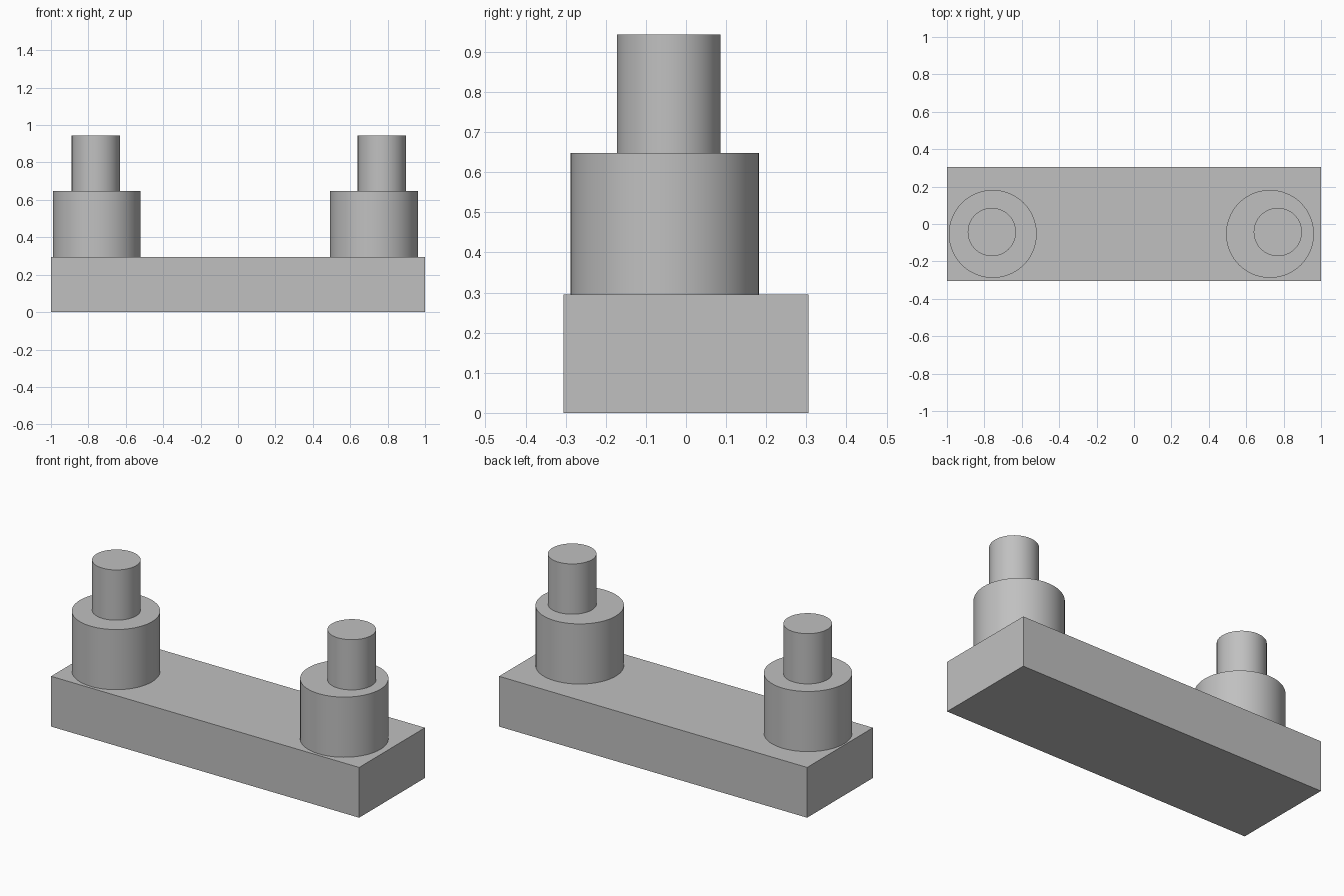
import bpy
import bmesh
from mathutils import Matrix

old = bpy.data.objects.get("Cube")
if old:
    bpy.data.objects.remove(old, do_unlink=True)

# Single plain grey material
grey = bpy.data.materials.new("plain_grey")
grey.use_nodes = True
color = (0.53, 0.53, 0.53, 1)
grey.diffuse_color = color
for node in grey.node_tree.nodes:
    if node.type == 'BSDF_PRINCIPLED':
        node.inputs["Base Color"].default_value = color


def add_object(name, bm):
    mesh = bpy.data.meshes.new(name)
    bm.to_mesh(mesh)
    bm.free()
    mesh.materials.append(grey)
    obj = bpy.data.objects.new(name, mesh)
    bpy.context.collection.objects.link(obj)
    return obj


def box(name, size, center):
    bm = bmesh.new()
    bmesh.ops.create_cube(bm, size=1, matrix=Matrix.Translation(center) @ Matrix.Diagonal((*size, 1)))
    return add_object(name, bm)


def cylinder(name, x, y, radius, bottom, top):
    bm = bmesh.new()
    bmesh.ops.create_cone(bm, cap_ends=True, segments=64, radius1=radius, radius2=radius,
                          depth=top - bottom, matrix=Matrix.Translation((x, y, (bottom + top) / 2)))
    obj = add_object(name, bm)
    bpy.ops.object.select_all(action='DESELECT')
    obj.select_set(True)
    bpy.context.view_layer.objects.active = obj
    bpy.ops.object.shade_smooth_by_angle()
    return obj


# Long rectangular base
BASE_TOP, COLLAR_TOP, PIN_TOP = 0.295, 0.648, 0.943
box("base_block", (2, 0.61, BASE_TOP), (0, 0, BASE_TOP / 2))

# Stepped posts: a wide collar with a slightly offset pin
for side, collar_x, pin_x in (("right", -0.755, -0.76), ("left", 0.727, 0.769)):
    cylinder(side + "_collar", collar_x, -0.053, 0.235, BASE_TOP, COLLAR_TOP)
    cylinder(side + "_pin", pin_x, -0.043, 0.129, COLLAR_TOP, PIN_TOP)
